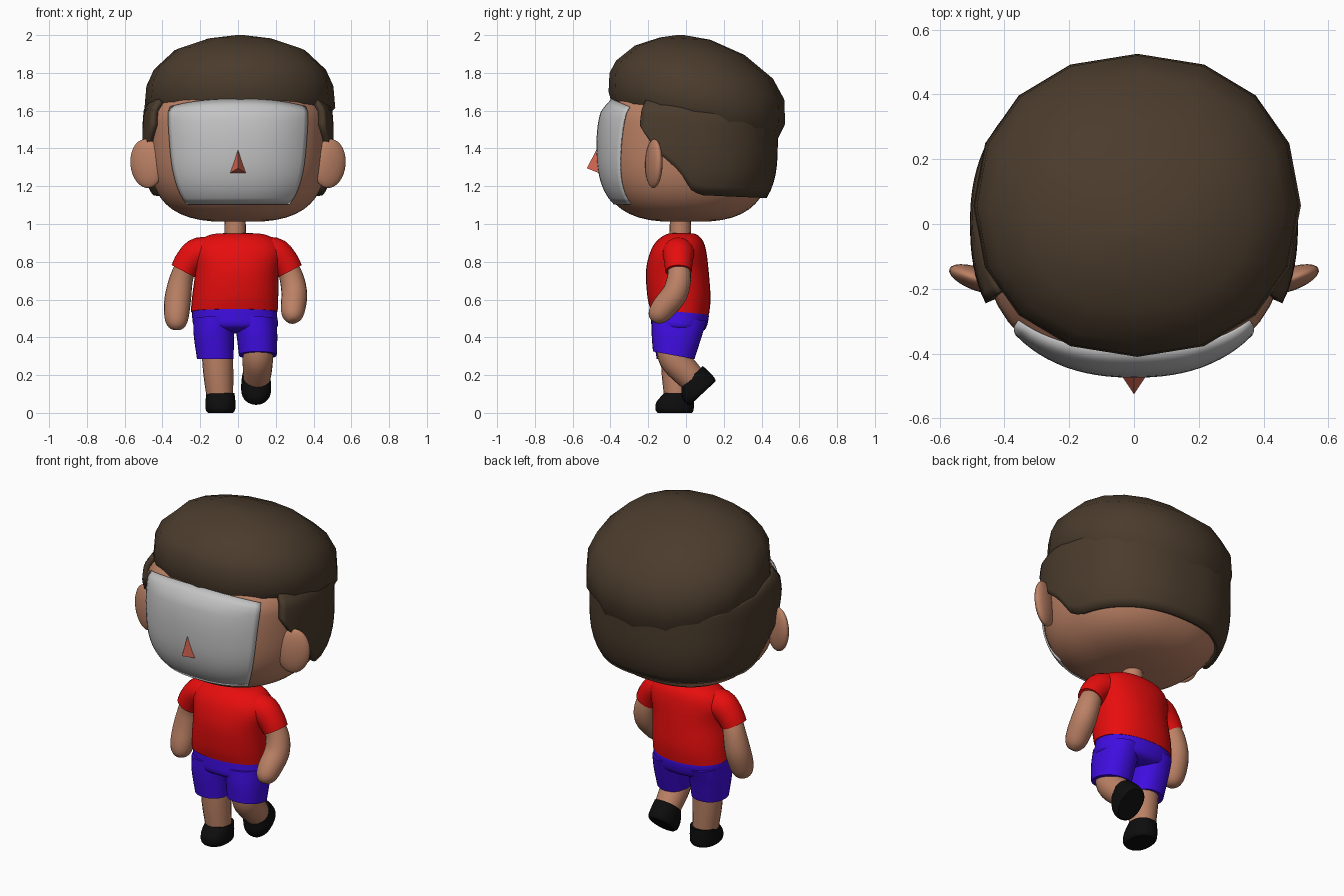
import bpy, bmesh
from math import sin, cos, pi, radians, copysign
from mathutils import Vector, Matrix

if "Cube" in bpy.data.objects:
    bpy.data.objects.remove(bpy.data.objects["Cube"])


def material(name, r, g, b):
    m = bpy.data.materials.new(name)
    m.use_nodes = True
    m.diffuse_color = (r, g, b, 1)
    bsdf = m.node_tree.nodes["Principled BSDF"]
    bsdf.inputs["Base Color"].default_value = (r, g, b, 1)
    bsdf.inputs["Roughness"].default_value = 0.7
    return m


skin = material("skin", 0.5, 0.22, 0.13)
brown = material("hair brown", 0.07, 0.045, 0.026)
red = material("shirt red", 0.8, 0.004, 0.004)
blue = material("shorts blue", 0.05, 0.004, 0.75)
black = material("shoe black", 0.004, 0.004, 0.004)
grey = material("face grey", 0.55, 0.55, 0.55)
salmon = material("nose salmon", 0.65, 0.13, 0.08)


def finish(name, bm, mat, angle=40, closed=True):
    if closed:
        bmesh.ops.recalc_face_normals(bm, faces=bm.faces[:])
    mesh = bpy.data.meshes.new(name)
    bm.to_mesh(mesh)
    bm.free()
    mesh.materials.append(mat)
    mesh.shade_smooth()
    mesh.set_sharp_from_angle(angle=radians(angle))
    ob = bpy.data.objects.new(name, mesh)
    bpy.context.collection.objects.link(ob)
    return ob


def power(v, e):
    return copysign(abs(v) ** (2 / e), v)


def ring(cx, rx, y0, y1, zf, zb, n=32, e=2.2, bulge=0):
    """Rounded outline from y0 (front, height zf) to y1 (back, height zb)."""
    pts = []
    for i in range(n):
        t = 2 * pi * i / n
        px, py = power(sin(t), e), power(-cos(t), e)
        f = (py + 1) / 2
        pts.append(Vector((cx + rx * px, y0 + (y1 - y0) * f,
                           zf + (zb - zf) * f + bulge * sin(t) ** 2)))
    return pts


def spline(rows, k=4):
    """Smoothly resample rows of numbers."""
    out = []
    for i in range(len(rows) - 1):
        a, b, c, d = (rows[max(0, min(len(rows) - 1, i + o))] for o in (-1, 0, 1, 2))
        for j in range(k):
            t = j / k
            out.append(tuple(q + 0.5 * t * (r - p + t * (2 * p - 5 * q + 4 * r - s
                             + t * (3 * (q - r) + s - p)))
                             for p, q, r, s in zip(a, b, c, d)))
    return out + [tuple(rows[-1])]


def loft(name, rings, mat, angle=40):
    bm = bmesh.new()
    vs = [[bm.verts.new(p) for p in r] for r in rings]
    n = len(vs[0])
    for a, b in zip(vs, vs[1:]):
        for i in range(n):
            bm.faces.new((a[i], a[(i + 1) % n], b[(i + 1) % n], b[i]))
    bm.faces.new(vs[0])
    bm.faces.new(vs[-1])
    return finish(name, bm, mat, angle)


def body(name, rows, mat):
    return loft(name, [ring(*r) for r in spline(rows)], mat)


def tube(name, rows, mat, n=20):
    """Round limb through rows of x, y, z, radius."""
    rows = spline(rows)
    pts = [Vector(r[:3]) for r in rows]
    rings = []
    for i, p in enumerate(pts):
        d = (pts[min(i + 1, len(pts) - 1)] - pts[max(i - 1, 0)]).normalized()
        u = d.cross(Vector((0, 1, 0))).normalized()
        w = d.cross(u)
        rings.append([p + rows[i][3] * (u * cos(2 * pi * j / n) + w * sin(2 * pi * j / n))
                      for j in range(n)])
    return loft(name, rings, mat)


def patch(name, fn, nu, nv, mat, thickness):
    bm = bmesh.new()
    vs = [[bm.verts.new(fn(i / nu, j / nv)) for j in range(nv + 1)] for i in range(nu + 1)]
    for i in range(nu):
        for j in range(nv):
            bm.faces.new((vs[i][j], vs[i + 1][j], vs[i + 1][j + 1], vs[i][j + 1]))
    ob = finish(name, bm, mat, closed=False)
    mod = ob.modifiers.new("thickness", 'SOLIDIFY')
    mod.thickness = thickness
    mod.offset = 0
    return ob


# Head: a rounded block whose brow leans back
def head_point(t, z, off=0.0):
    k = max(0.0, 1 - abs((z - 1.45) / 0.44) ** 3) ** (1 / 3)
    k *= 1 - 1.2 * max(0, z - 1.6)
    px, py = power(sin(t), 2.3), power(-cos(t), 2.3)
    front = 0.465 * (1 - 1.2 * max(0, z - 1.42) ** 2)
    return Vector((px * (0.475 * k + off), py * ((front if py < 0 else 0.455) * k + off), z))


loft("head", [[head_point(2 * pi * i / 48, 1.45 - 0.44 * cos(pi * j / 28)) for i in range(48)]
              for j in range(1, 28)], skin)


# Face plate
def face(u, v):
    s = 2 * u - 1
    z = 1.105 + v * (0.555 - 0.04 * s * s)
    return head_point(s * (0.725 + 0.125 * v), z, 0.005)


patch("face_plate", face, 24, 16, grey, 0.008)

# Nose
bm = bmesh.new()
top, tip, lf, rt = [bm.verts.new(p) for p in ((0, -0.45, 1.44), (0, -0.525, 1.295),
                                              (0.05, -0.45, 1.265), (-0.05, -0.45, 1.265))]
for f in ((top, tip, lf), (top, rt, tip), (tip, rt, lf), (top, lf, rt)):
    bm.faces.new(f)
finish("nose", bm, salmon, 10)

# Ears
for side, label in ((1, "left"), (-1, "right")):
    bm = bmesh.new()
    bmesh.ops.create_uvsphere(bm, u_segments=24, v_segments=16, radius=1)
    ear = finish(label + "_ear", bm, skin)
    ear.matrix_world = (Matrix.Translation((0.483 * side, -0.17, 1.32))
                        @ Matrix.Rotation(side * radians(20), 4, 'Z')
                        @ Matrix.Rotation(side * radians(6), 4, 'Y')
                        @ Matrix.Diagonal((0.092, 0.036, 0.13, 1)))

# Lower hair with sideburns, following the head
EDGE = [(-0.24, 1.53), (-0.19, 1.45), (-0.12, 1.36), (-0.03, 1.28),
        (0.02, 1.19), (0.08, 1.16), (0.6, 1.14)]


def edge_height(y):
    for (a, za), (b, zb) in zip(EDGE, EDGE[1:]):
        if y <= b:
            return za + (zb - za) * max(0, (y - a) / (b - a))
    return EDGE[-1][1]


def lower_hair(u, v):
    t = 1.1 + u * (2 * pi - 2.2)
    low = edge_height(head_point(t, 1.4).y)
    high = 1.65 - 0.1 * sin(pi * u) ** 2
    return head_point(t, low + (high - low) * v, 0.014)


patch("lower_hair", lower_hair, 64, 10, brown, 0.034)

# Hair cap: coarse tilted rings from the inner lip to the crown
CAP = [(0.42, -0.34, 0.41, 1.66, 1.43), (0.475, -0.395, 0.465, 1.645, 1.40),
       (0.505, -0.41, 0.525, 1.70, 1.53), (0.495, -0.405, 0.52, 1.80, 1.66),
       (0.455, -0.37, 0.46, 1.865, 1.77), (0.345, -0.27, 0.31, 1.945, 1.895),
       (0.17, -0.14, 0.13, 1.987, 1.975), (0.02, -0.05, -0.01, 2.0, 2.0)]
cap = [ring(0.01, *r, n=16, e=2.15, bulge=0.05 if i < 2 else 0) for i, r in enumerate(CAP)]
for i, p in enumerate(cap[1]):
    p.z += 0.008 * (-1) ** i if p.y > -0.2 else 0
loft("hair_cap", cap, brown, 60)

# Neck and shirt
tube("neck", [(-0.015, -0.03, 0.92, 0.058), (-0.015, -0.03, 1.04, 0.055)], skin)
body("shirt", [(-0.02, 0.23, -0.19, 0.122, 0.55, 0.52), (-0.015, 0.228, -0.205, 0.13, 0.62, 0.61),
               (-0.005, 0.222, -0.212, 0.12, 0.75, 0.75), (0, 0.235, -0.19, 0.108, 0.85, 0.85),
               (0, 0.205, -0.155, 0.09, 0.91, 0.91), (0, 0.14, -0.105, 0.055, 0.945, 0.945),
               (0, 0.05, -0.06, 0.01, 0.952, 0.952)], red)

# Sleeves
for side, label, dx in ((1, "left", 0), (-1, "right", 0.015)):
    tube(label + "_sleeve", [(side * (x + dx), -0.04, z, r) for x, z, r in
                             ((0.1, 0.83, 0.09), (0.19, 0.845, 0.085),
                              (0.245, 0.80, 0.076), (0.275, 0.75, 0.07))], red)

# Arms, the left one swung forward
tube("left_arm", [(0.255, -0.04, 0.79, 0.055), (0.285, -0.037, 0.71, 0.064),
                  (0.298, -0.06, 0.63, 0.068), (0.292, -0.115, 0.56, 0.066),
                  (0.288, -0.15, 0.515, 0.055), (0.286, -0.168, 0.488, 0.03),
                  (0.286, -0.172, 0.482, 0.003)], skin)
tube("right_arm", [(-0.27, -0.04, 0.79, 0.055), (-0.30, -0.025, 0.71, 0.062),
                   (-0.318, -0.03, 0.61, 0.07), (-0.325, -0.055, 0.52, 0.066),
                   (-0.325, -0.07, 0.47, 0.053), (-0.325, -0.076, 0.445, 0.03),
                   (-0.325, -0.077, 0.438, 0.003)], skin)

# Shorts
body("shorts_hips", [(-0.02, 0.222, -0.183, 0.117, 0.57, 0.54), (-0.018, 0.225, -0.185, 0.12, 0.52, 0.5),
                     (-0.01, 0.215, -0.18, 0.10, 0.46, 0.44), (-0.01, 0.12, -0.13, 0.05, 0.43, 0.42)], blue)
body("shorts_left_leg", [(0.09, 0.11, -0.18, 0.11, 0.51, 0.49), (0.1, 0.108, -0.182, 0.085, 0.42, 0.41),
                         (0.105, 0.1, -0.175, 0.045, 0.325, 0.285)], blue)
body("shorts_right_leg", [(-0.125, 0.11, -0.18, 0.11, 0.51, 0.49), (-0.128, 0.107, -0.175, 0.08, 0.42, 0.41),
                          (-0.12, 0.097, -0.155, 0.045, 0.285, 0.285)], blue)

# Shins: right standing, left kicked back
tube("right_shin", [(-0.11, -0.05, 0.36, 0.084), (-0.105, -0.05, 0.22, 0.08),
                    (-0.095, -0.045, 0.08, 0.07)], skin)
tube("left_shin", [(0.105, -0.085, 0.37, 0.075), (0.105, -0.065, 0.29, 0.08),
                   (0.102, 0.0, 0.215, 0.076), (0.097, 0.065, 0.15, 0.066)], skin)


# Shoes
def shoe(name):
    return body(name, [(0, 0.066, -0.15, 0.03, 0, 0), (0, 0.078, -0.162, 0.04, 0.02, 0.015),
                       (0, 0.079, -0.155, 0.042, 0.06, 0.06), (0, 0.074, -0.115, 0.038, 0.105, 0.105)],
                black)


shoe("right_shoe").location = (-0.093, 0, 0)
raised = shoe("left_shoe")
raised.location = (0.096, 0.133, 0.145)
raised.rotation_euler = (radians(43), 0, 0)
